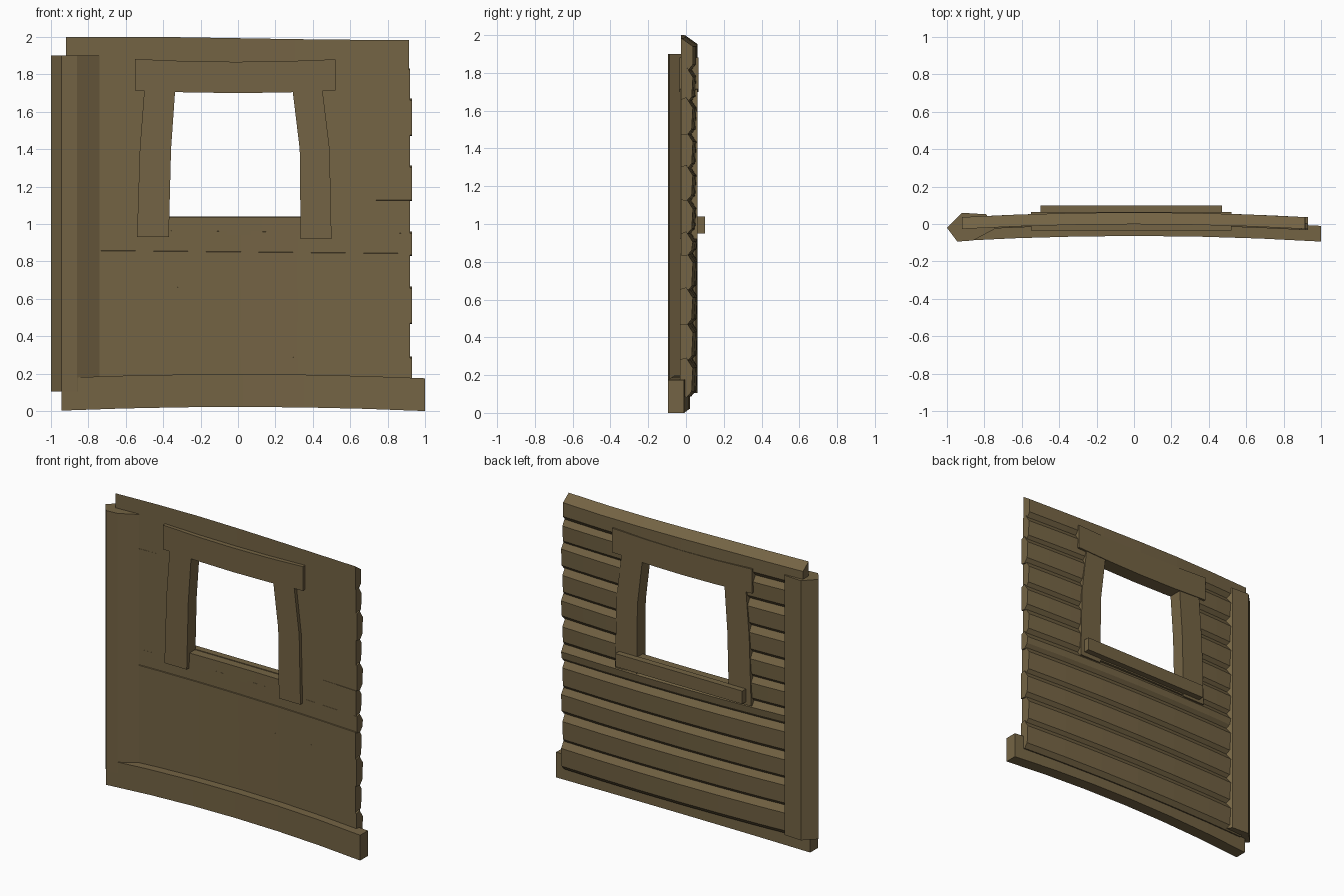
import bpy, bmesh, random

if "Cube" in bpy.data.objects:
    bpy.data.objects.remove(bpy.data.objects["Cube"])

random.seed(4)
wood = bpy.data.materials.new("brown wood")
wood.diffuse_color = (0.175, 0.127, 0.058, 1)
wood.use_nodes = True
wood.node_tree.nodes["Principled BSDF"].inputs["Base Color"].default_value = wood.diffuse_color


def finish(name, bm):
    bmesh.ops.recalc_face_normals(bm, faces=bm.faces)
    me = bpy.data.meshes.new(name)
    bm.to_mesh(me)
    bm.free()
    me.materials.append(wood)
    ob = bpy.data.objects.new(name, me)
    bpy.context.collection.objects.link(ob)
    return ob


def loft(name, rings):
    """Closed solid through a row of equal rings."""
    bm = bmesh.new()
    rows = [[bm.verts.new(p) for p in r] for r in rings]
    n = len(rows[0])
    for a, b in zip(rows, rows[1:]):
        for i in range(n):
            bm.faces.new((a[i], a[(i + 1) % n], b[(i + 1) % n], b[i]))
    bm.faces.new(rows[0])
    bm.faces.new(rows[-1])
    return finish(name, bm)


def bow(x):
    return 0.03 * (1 - x * x)


def plank(name, profile, x0, x1, dz=lambda x: 0.0, n=6, bend=bow):
    """Sweep a (y, z) profile along x, following the bow of the wall."""
    xs = [x0 + (x1 - x0) * i / n for i in range(n + 1)]
    return loft(name, [[(x, y + bend(x), z + dz(x)) for y, z in profile] for x in xs])


def prism_y(name, outline, y0, y1):
    return loft(name, [[(x, y, z) for x, z in outline] for y in (y0, y1)])


# Siding boards: flat at the front, bevelled top and bottom at the back
levels = [0.10, 0.29, 0.48, 0.66, 0.85, 0.96, 1.13, 1.30, 1.48, 1.66, 1.83]
for i, (zb, zt) in enumerate(zip(levels, levels[1:])):
    front = -0.037 if i < 4 else -0.031
    prof = [(front, zb - 0.005), (front, zt), (-0.003, zt + 0.01), (0.032, zt - 0.045),
            (0.026, zb + 0.02), (0.0, zb - 0.01)]
    right = 0.92 if i % 2 else 0.93
    tilt = random.uniform(-0.012, 0.004)
    lean = lambda x, t=tilt: t * x
    if zt < 1.0:
        plank("siding_board", prof, -0.90, right, lean)
    else:
        plank("siding_board_left", prof, -0.90, -0.42, lean, 2)
        plank("siding_board_right", prof, 0.40, right, lean, 3)

# Strip under the window opening
plank("opening_bottom", [(-0.031, 0.94), (-0.031, 1.035), (0.03, 1.035), (0.03, 0.94)],
      -0.43, 0.41, n=3)

# Top beam with sloped top
plank("top_beam", [(-0.031, 1.81), (-0.031, 2.0), (0.032, 1.955), (0.032, 1.86), (0.0, 1.82)],
      -0.92, 0.915, lambda x: -0.015 * max(0, min(1, (x + 0.4) / 0.9)))

# Base board, arched slightly
plank("base_board", [(-0.094, 0.0), (-0.094, 0.175), (-0.01, 0.175), (-0.01, 0.0)],
      -0.945, 1.0, lambda x: 0.022 * (1 - x * x))

# Faceted corner post
post = [(-1.0, -0.02), (-0.945, -0.094), (-0.86, -0.088), (-0.74, -0.024),
        (-0.79, 0.052), (-0.92, 0.06)]
loft("corner_post", [[(x, y, z) for x, y in post] for z in (0.105, 1.9)])

# Window frame: two tapered jambs, sagging header and back sill
prism_y("window_jamb_left", [(-0.54, 0.93), (-0.37, 0.93), (-0.358, 1.40), (-0.335, 1.73),
                             (-0.50, 1.73), (-0.525, 1.40)], -0.032, 0.06)
prism_y("window_jamb_right", [(0.335, 0.92), (0.50, 0.92), (0.49, 1.40), (0.45, 1.73),
                              (0.29, 1.73), (0.33, 1.40)], -0.032, 0.06)
plank("window_header", [(-0.034, 1.715), (-0.034, 1.882), (0.065, 1.882), (0.065, 1.715)],
      -0.55, 0.52, lambda x: -0.015 * (1 - (x / 0.55) ** 2), 4, lambda x: 0)
prism_y("window_sill", [(-0.50, 0.95), (0.47, 0.95), (0.47, 1.04), (-0.50, 1.04)], 0.055, 0.10)
